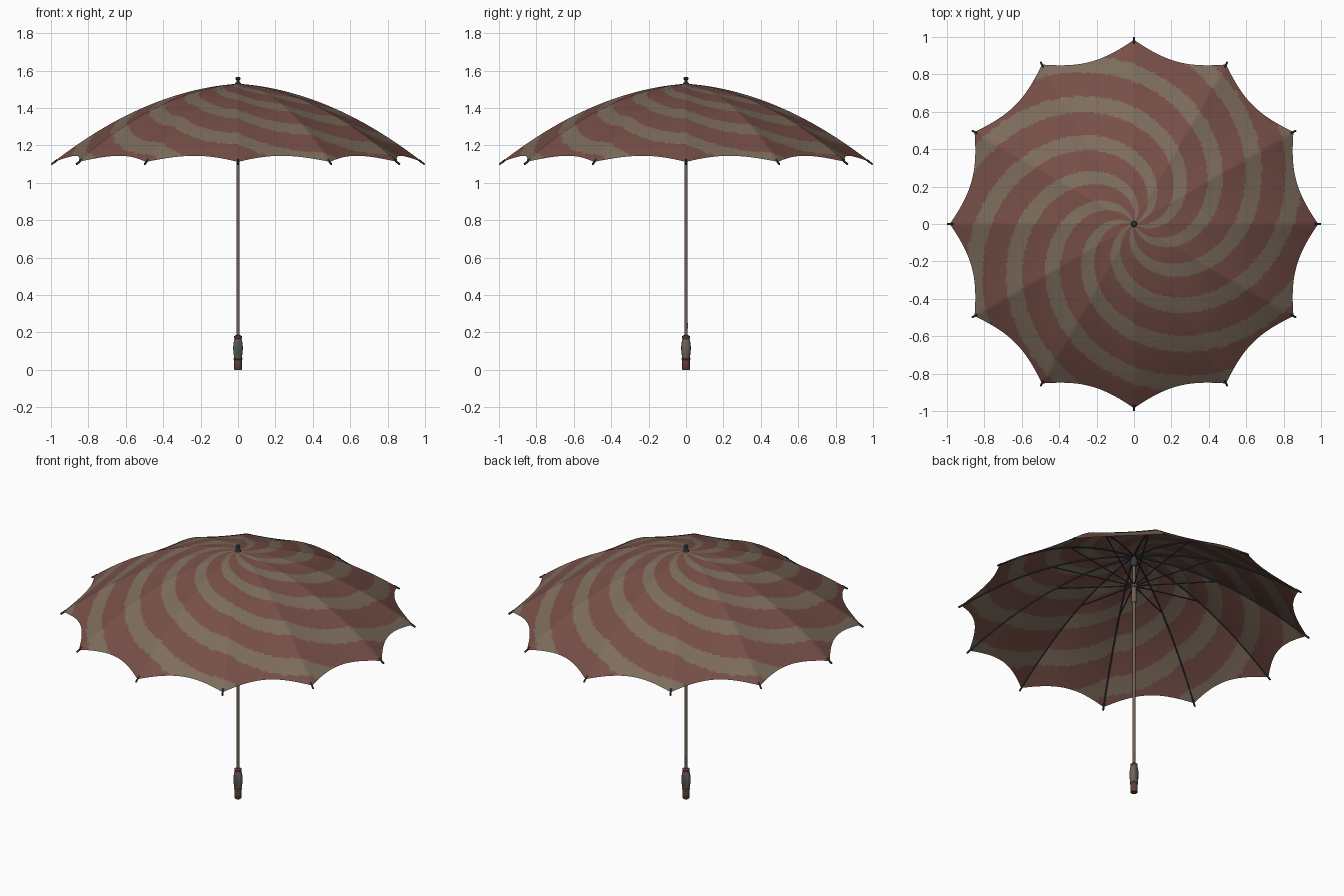
import bpy, bmesh, math
from mathutils import Vector

if "Cube" in bpy.data.objects:
    bpy.data.objects.remove(bpy.data.objects["Cube"])

TAU = 2 * math.pi
RIBS = 12
STEP = TAU / RIBS
HALF = STEP / 2


def material(name, rgb):
    m = bpy.data.materials.new(name)
    m.diffuse_color = (*rgb, 1)
    m.use_nodes = True
    m.node_tree.nodes["Principled BSDF"].inputs["Base Color"].default_value = m.diffuse_color
    return m


RED = material("faded_red", (0.185, 0.078, 0.064))
TAN = material("dusty_tan", (0.205, 0.152, 0.108))
WOOD = material("shaft_wood", (0.165, 0.12, 0.09))
DARK = material("dark_metal", (0.035, 0.045, 0.055))
SLATE = material("slate_inlay", (0.07, 0.085, 0.1))
MAROON = material("handle_red", (0.13, 0.05, 0.042))


def make(name, bm, mats, angle=40):
    me = bpy.data.meshes.new(name)
    bm.to_mesh(me)
    bm.free()
    for m in mats:
        me.materials.append(m)
    ob = bpy.data.objects.new(name, me)
    bpy.context.collection.objects.link(ob)
    bpy.ops.object.select_all(action='DESELECT')
    ob.select_set(True)
    bpy.context.view_layer.objects.active = ob
    bpy.ops.object.shade_smooth_by_angle(angle=math.radians(angle))
    return ob


def lathe(name, profile, mats, sides=24, rule=None):
    """Revolve (radius, z) points about the z axis, capped at both ends."""
    bm = bmesh.new()
    rings = [[bm.verts.new((r * math.cos(TAU * i / sides), r * math.sin(TAU * i / sides), z))
              for i in range(sides)] for r, z in profile]
    for a, b in zip(rings, rings[1:]):
        for i in range(sides):
            j = (i + 1) % sides
            bm.faces.new((a[i], a[j], b[j], b[i]))
    bm.faces.new(rings[0][::-1])
    bm.faces.new(rings[-1])
    bm.normal_update()
    if rule:
        for f in bm.faces:
            f.material_index = rule(f)
    return make(name, bm, mats)


def tube(bm, pts, radius, sides=6):
    """Sweep a small round section along a path lying in a vertical plane."""
    pts = [Vector(p) for p in pts]
    rings = []
    for i, p in enumerate(pts):
        d = (pts[min(i + 1, len(pts) - 1)] - pts[max(i - 1, 0)]).normalized()
        side = d.cross(Vector((0, 0, 1))).normalized()
        up = side.cross(d)
        rings.append([bm.verts.new(p + radius * (math.cos(TAU * k / sides) * side
                                                 + math.sin(TAU * k / sides) * up))
                      for k in range(sides)])
    for a, b in zip(rings, rings[1:]):
        for k in range(sides):
            j = (k + 1) % sides
            bm.faces.new((a[k], a[j], b[j], b[k]))
    bm.faces.new(rings[0][::-1])
    bm.faces.new(rings[-1])
    bmesh.ops.recalc_face_normals(bm, faces=bm.faces)


def rib_z(r):
    return 1.53 - 0.07 * r - 0.36 * r * r


def polar(r, a, z):
    return (r * math.cos(a), r * math.sin(a), z)


def fabric(t, a):
    """Point on the cloth: taut between ribs, scalloped at the rim."""
    d = (a % STEP) - HALF
    bow = 1 - (d / HALF) ** 2
    r = t * (0.951 / math.cos(d) - 0.053 * bow)
    rho = r * math.cos(d) / math.cos(HALF)
    return polar(r, a, rib_z(rho) - 0.010 * rho * bow)


# Canopy with eight spiral stripes
COLS, ROWS = 360, 84
bm = bmesh.new()
centre = bm.verts.new((0, 0, 1.53))
rings = [[bm.verts.new(fabric(i / ROWS, TAU * j / COLS)) for j in range(COLS)]
         for i in range(1, ROWS + 1)]
for j in range(COLS):
    k = (j + 1) % COLS
    bm.faces.new((centre, rings[0][j], rings[0][k]))
    for a, b in zip(rings, rings[1:]):
        bm.faces.new((a[j], b[j], b[k], a[k]))
for f in bm.faces:
    c = f.calc_center_median()
    ang = math.degrees(math.atan2(c.y, c.x))
    phase = ((math.hypot(c.x, c.y) - 0.9) * 196 - 81 - ang) / 45 % 1
    f.material_index = 0 if phase < 0.59 else 1
make("canopy", bm, [RED, TAN], 60)

# Ribs, stretchers and rib tips
ribs, stretchers, tips = bmesh.new(), bmesh.new(), bmesh.new()
for n in range(RIBS):
    a = n * STEP
    path = [0.02 + 0.965 * i / 16 for i in range(17)]
    tube(ribs, [polar(r, a, rib_z(r) - 0.006) for r in path], 0.004)
    tube(stretchers, [polar(0.016, a, 1.34), polar(0.46, a, rib_z(0.46) - 0.010)], 0.0035)
    tube(tips, [polar(r, a, rib_z(r) - 0.003) for r in (0.965, 0.982, 0.998)], 0.0055)
make("ribs", ribs, [DARK])
make("stretchers", stretchers, [DARK])
make("rib_tips", tips, [DARK])

# Shaft, hub, sliding runner and top ferrule
lathe("shaft", [(0.009, 0.17), (0.009, 1.53)], [WOOD], 16)
lathe("hub", [(0.014, 1.465), (0.02, 1.475), (0.02, 1.50), (0.014, 1.515)], [DARK])
lathe("runner", [(0.013, 1.23), (0.015, 1.24), (0.013, 1.25), (0.013, 1.325),
                 (0.02, 1.33), (0.02, 1.35), (0.013, 1.355)], [WOOD])
lathe("ferrule", [(0.017, 1.522), (0.015, 1.534), (0.009, 1.540), (0.009, 1.550),
                  (0.013, 1.554), (0.012, 1.564), (0.007, 1.567)], [DARK])

# Handle grip: slate inlays on the front and back
def grip_rule(f):
    z = f.calc_center_median().z
    return 1 if 0.075 < z < 0.16 and abs(f.normal.y) > 0.8 else 0


lathe("handle_grip", [(0.020, 0.06), (0.022, 0.075), (0.025, 0.095), (0.026, 0.115),
                      (0.025, 0.135), (0.022, 0.155), (0.019, 0.168)],
      [WOOD, SLATE], 32, grip_rule)
lathe("handle_base", [(0.018, 0.0), (0.021, 0.004), (0.021, 0.052), (0.019, 0.056)], [MAROON], 32)
lathe("handle_lower_ring", [(0.020, 0.054), (0.023, 0.057), (0.023, 0.062), (0.020, 0.065)], [TAN], 32)
lathe("handle_collar", [(0.019, 0.165), (0.021, 0.168), (0.021, 0.18), (0.012, 0.186)], [MAROON], 32)

# Release catch on the back of the shaft
bm = bmesh.new()
tube(bm, [(0, 0.007, 0.222), (0, 0.011, 0.235), (0, 0.007, 0.25)], 0.003)
make("release_catch", bm, [DARK])
